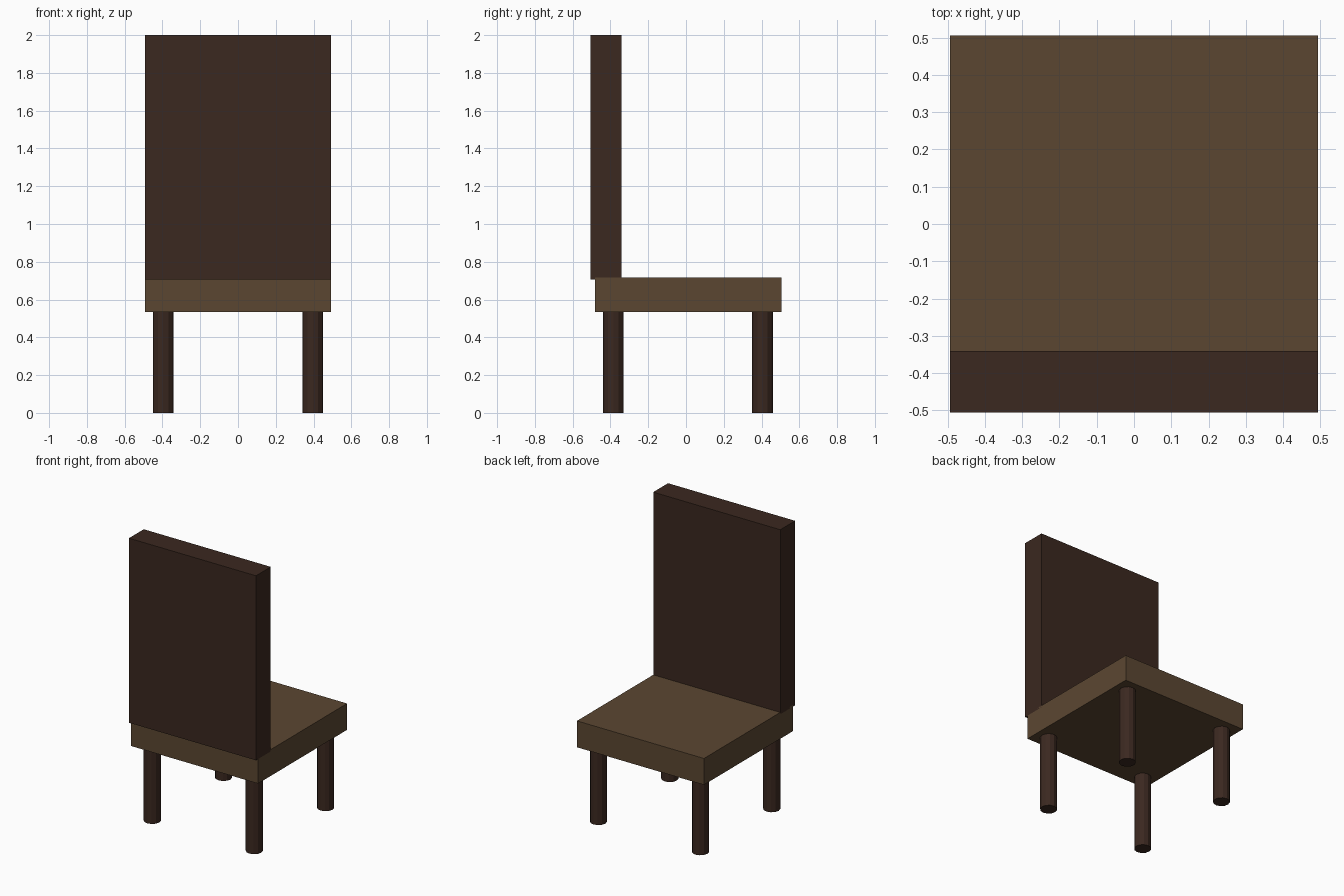
import bpy

if "Cube" in bpy.data.objects:
    bpy.data.objects.remove(bpy.data.objects["Cube"])


def material(name, rgb):
    m = bpy.data.materials.new(name)
    m.diffuse_color = (*rgb, 1.0)
    m.use_nodes = True
    m.node_tree.nodes["Principled BSDF"].inputs["Base Color"].default_value = m.diffuse_color
    return m


light_wood = material("light_wood", (0.105, 0.062, 0.031))
dark_wood = material("dark_wood", (0.043, 0.021, 0.014))


def box(name, lo, hi, mat):
    bpy.ops.mesh.primitive_cube_add(
        size=1, location=[(a + b) / 2 for a, b in zip(lo, hi)])
    ob = bpy.context.object
    ob.name = name
    ob.scale = [b - a for a, b in zip(lo, hi)]
    bpy.ops.object.transform_apply(location=False, rotation=False, scale=True)
    ob.data.materials.append(mat)


def leg(name, x, y, height):
    bpy.ops.mesh.primitive_cylinder_add(
        vertices=12, radius=0.055, depth=height, location=(x, y, height / 2))
    ob = bpy.context.object
    ob.name = name
    ob.data.materials.append(dark_wood)


# Seat slab and tall backrest, which sinks slightly into the seat
box("seat", (-0.493, -0.482, 0.533), (0.493, 0.505, 0.718), light_wood)
box("backrest", (-0.493, -0.505, 0.705), (0.493, -0.341, 2.0), dark_wood)

# Four round legs, low-poly
for side, x in (("left", -0.396), ("right", 0.396)):
    for end, y in (("backrest_side", -0.385), ("open_side", 0.405)):
        leg(f"{end}_{side}_leg", x, y, 0.535)
